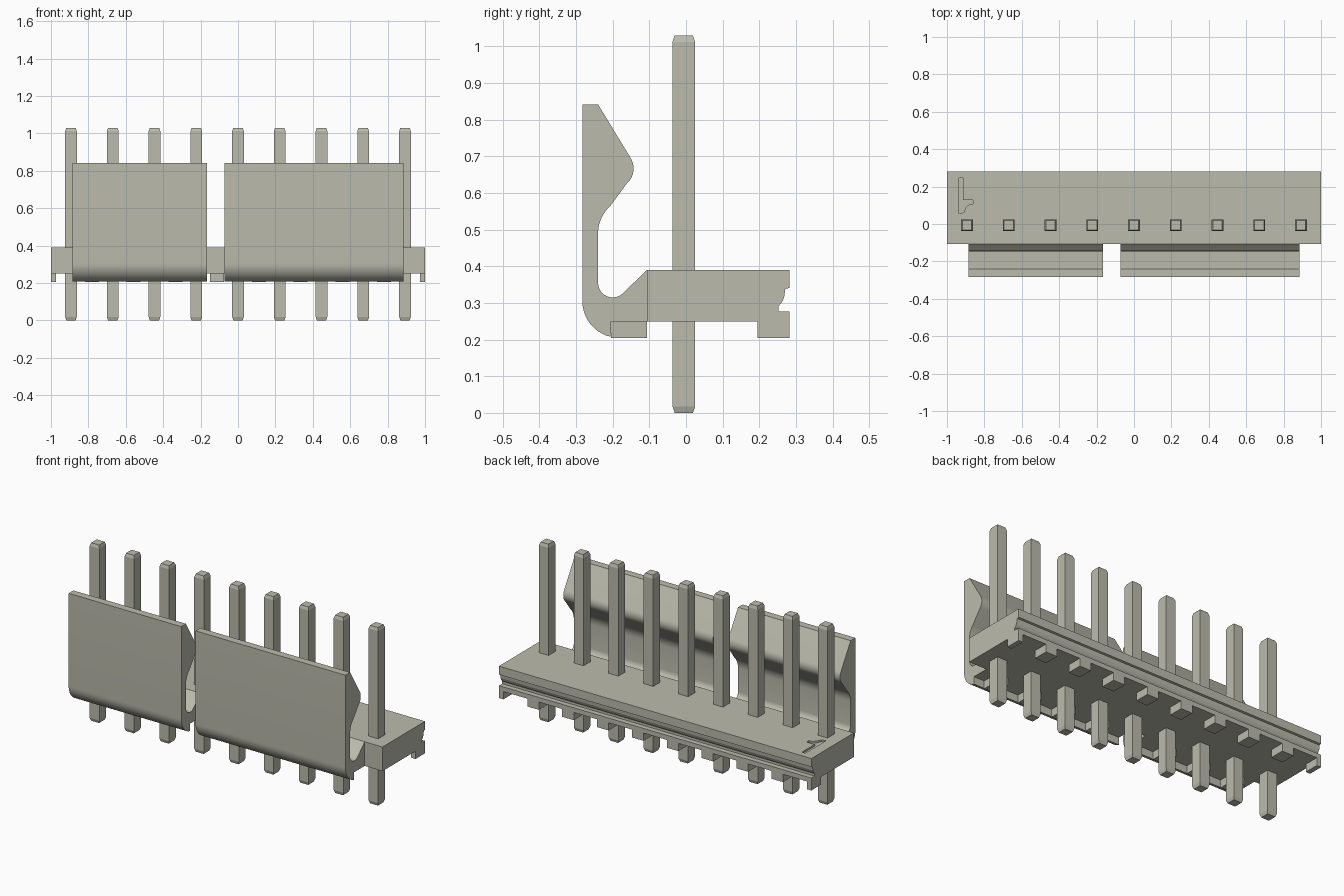
import bpy, bmesh, math

old = bpy.data.objects.get("Cube")
if old:
    bpy.data.objects.remove(old, do_unlink=True)

COLOUR = (0.5, 0.5, 0.42, 1)
mat = bpy.data.materials.new("warm grey")
mat.use_nodes = True
mat.diffuse_color = COLOUR
mat.node_tree.nodes["Principled BSDF"].inputs["Base Color"].default_value = COLOUR


def finish(name, bm, smooth=False):
    bmesh.ops.recalc_face_normals(bm, faces=bm.faces)
    mesh = bpy.data.meshes.new(name)
    bm.to_mesh(mesh)
    bm.free()
    mesh.materials.append(mat)
    ob = bpy.data.objects.new(name, mesh)
    bpy.context.collection.objects.link(ob)
    if smooth:
        bpy.ops.object.select_all(action='DESELECT')
        ob.select_set(True)
        bpy.context.view_layer.objects.active = ob
        bpy.ops.object.shade_smooth_by_angle(angle=math.radians(25))
    return ob


def prism(name, points, offset, smooth=False):
    """Extrude a closed outline, given as 3D points, along an offset."""
    bm = bmesh.new()
    face = bm.faces.new([bm.verts.new(p) for p in points])
    ext = bmesh.ops.extrude_face_region(bm, geom=[face])
    verts = [g for g in ext["geom"] if isinstance(g, bmesh.types.BMVert)]
    bmesh.ops.translate(bm, verts=verts, vec=offset)
    return finish(name, bm, smooth)


def profile_x(name, yz, x0, x1, smooth=False):
    return prism(name, [(x0, y, z) for y, z in yz], (x1 - x0, 0, 0), smooth)


def box(name, x0, x1, y0, y1, z0, z1):
    return profile_x(name, [(y0, z0), (y1, z0), (y1, z1), (y0, z1)], x0, x1)


def arc(cy, cz, r, a0, a1, n=10):
    angles = [math.radians(a0 + (a1 - a0) * i / n) for i in range(n + 1)]
    return [(cy + r * math.cos(a), cz + r * math.sin(a)) for a in angles]


# Housing bar with a groove along the back
BACK, FRONT, UNDER, TOP = 0.282, -0.107, 0.25, 0.39
housing = profile_x("housing", [
    (FRONT, UNDER), (BACK, UNDER), (BACK, 0.277), (0.252, 0.277), (0.252, 0.291),
    (0.262, 0.302), (0.268, 0.316), (0.271, 0.338), (BACK, 0.341),
    (BACK, TOP), (FRONT, TOP)], -1, 1)

# Shallow orientation mark cut into the housing top
mark = prism("orientation_mark_cutter", [(x, y, 0.38) for x, y in [
    (-0.936, 0.245), (-0.914, 0.245), (-0.914, 0.128), (-0.862, 0.128), (-0.862, 0.108),
    (-0.885, 0.102), (-0.9, 0.088), (-0.91, 0.062), (-0.936, 0.055)]], (0, 0, 0.05))
mark.hide_render = True
mark.hide_viewport = True
cut = housing.modifiers.new("orientation_mark", 'BOOLEAN')
cut.operation = 'DIFFERENCE'
cut.solver = 'EXACT'
cut.object = mark

# Two latch walls: hooked root, thin stem and swelling lip
latch = (arc(-0.183, 0.305, 0.1, 257, 180)
         + [(-0.283, 0.842), (-0.24, 0.842)]
         + arc(-0.198, 0.667, 0.055, 31, -48)
         + arc(-0.14, 0.49, 0.1, 132, 180)
         + arc(-0.2, 0.355, 0.04, 180, 315)
         + [(FRONT, TOP), (FRONT, UNDER), (-0.205, UNDER)])
profile_x("latch_wall_right", latch, -0.886, -0.165, True)
profile_x("latch_wall_left", latch, -0.073, 0.886, True)

# Square pins with chamfered tips
PITCH, HALF, TIP = 0.2232, 0.031, 0.025
pin_x = [(i - 4) * PITCH for i in range(9)]
for i, px in enumerate(pin_x):
    bm = bmesh.new()
    rings = []
    for z, h in [(0, TIP), (0.018, HALF), (1.012, HALF), (1.03, TIP)]:
        rings.append([bm.verts.new((px + sx * h, sy * h - 0.006, z))
                      for sx, sy in [(-1, -1), (1, -1), (1, 1), (-1, 1)]])
    for a, b in zip(rings, rings[1:]):
        for k in range(4):
            j = (k + 1) % 4
            bm.faces.new((a[k], a[j], b[j], b[k]))
    bm.faces.new(rings[0])
    bm.faces.new(rings[-1])
    finish(f"pin_{i + 1}", bm)

# Standoff feet midway between pins, along the back and under the latch walls
for i, px in enumerate(pin_x[:-1]):
    mid = px + PITCH / 2
    box(f"back_foot_{i + 1}", mid - 0.037, mid + 0.037, 0.195, BACK, 0.205, UNDER)
    if i != 3:
        box(f"front_foot_{i + 1}", mid - 0.037, mid + 0.037, -0.205, FRONT, 0.205, UNDER)
for side, x0 in (("right", -1), ("left", 0.972)):
    box(f"end_foot_{side}", x0, x0 + 0.028, 0.195, BACK, 0.205, UNDER)
